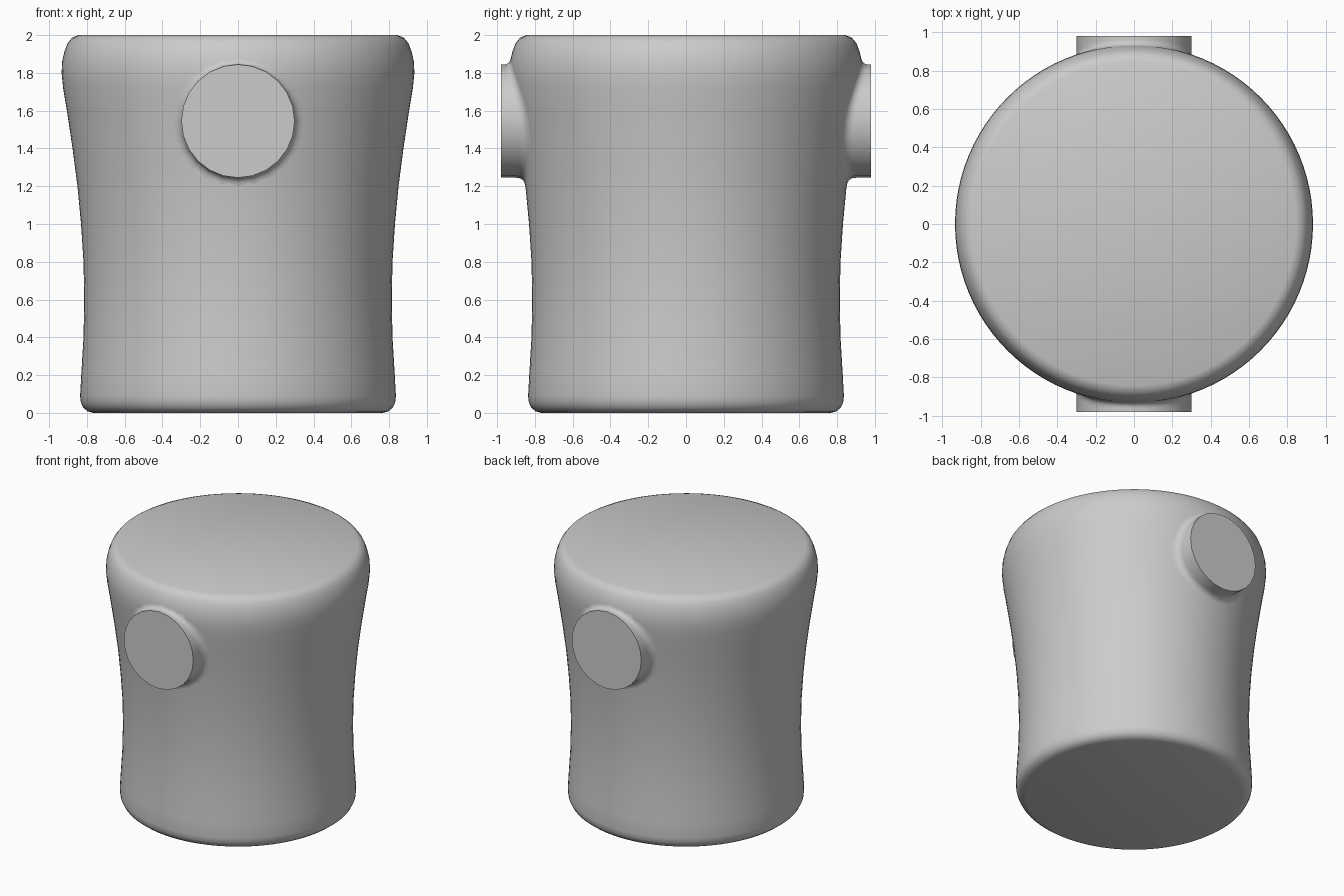
import bpy, bmesh, math
from mathutils import Vector

cube = bpy.data.objects.get("Cube")
if cube:
    bpy.data.objects.remove(cube, do_unlink=True)

grey = bpy.data.materials.new("plain grey")
grey.use_nodes = True
grey.diffuse_color = (0.6, 0.6, 0.6, 1)
grey.node_tree.nodes["Principled BSDF"].inputs["Base Color"].default_value = (0.6, 0.6, 0.6, 1)

# Body outline: (radius, height) from bottom to top
PROFILE = [(0.765, 0), (0.795, 0.008), (0.818, 0.026), (0.832, 0.055), (0.836, 0.09),
           (0.83, 0.2), (0.818, 0.4), (0.814, 0.6), (0.818, 0.8), (0.831, 1.0),
           (0.85, 1.2), (0.876, 1.4), (0.906, 1.6), (0.926, 1.72), (0.934, 1.8),
           (0.931, 1.86), (0.92, 1.91), (0.903, 1.955), (0.88, 1.985), (0.845, 2.0)]


def body_radius(z):
    for (r0, z0), (r1, z1) in zip(PROFILE, PROFILE[1:]):
        if z <= z1:
            return r0 + (r1 - r0) * (z - z0) / (z1 - z0)
    return PROFILE[-1][0]


def surface_point(x, z):
    return Vector((x, -math.sqrt(body_radius(z) ** 2 - x * x), z))


def build(name, rings, cap_start, cap_end):
    """Skin a list of closed rings of points, with flat caps."""
    bm = bmesh.new()
    loops = [[bm.verts.new(p) for p in ring] for ring in rings]
    n = len(loops[0])
    for a, b in zip(loops, loops[1:]):
        for i in range(n):
            j = (i + 1) % n
            bm.faces.new((a[i], a[j], b[j], b[i]))
    if cap_start:
        bm.faces.new(loops[0][::-1])
    if cap_end:
        bm.faces.new(loops[-1])
    mesh = bpy.data.meshes.new(name)
    bm.to_mesh(mesh)
    bm.free()
    mesh.materials.append(grey)
    obj = bpy.data.objects.new(name, mesh)
    bpy.context.collection.objects.link(obj)
    bpy.ops.object.select_all(action="DESELECT")
    obj.select_set(True)
    bpy.context.view_layer.objects.active = obj
    bpy.ops.object.shade_smooth_by_angle(angle=math.radians(35))
    return obj


def circle(count):
    return [(math.cos(a), math.sin(a)) for a in (math.tau * i / count for i in range(count))]


# Waisted round body
build("body", [[(r * c, r * s, z) for c, s in circle(96)] for r, z in PROFILE], True, True)

# Round boss with a filleted root that follows the body surface
BOSS_R, BOSS_Z, BOSS_END, FILLET, STEPS = 0.3, 1.545, 0.98, 0.045, 6


def boss_rings():
    rings = []
    for k in range(STEPS + 1):
        t = k / STEPS
        ring = []
        for c, s in circle(24):
            outer = BOSS_R + FILLET
            start = surface_point(outer * c, BOSS_Z + outer * s)
            corner = surface_point(BOSS_R * c, BOSS_Z + BOSS_R * s)
            end = corner - Vector((0, min(FILLET, (BOSS_END + corner.y) * 0.6), 0))
            ring.append(start * (1 - t) ** 2 + corner * 2 * t * (1 - t) + end * t * t)
        rings.append(ring)
    rings.append([(BOSS_R * c, -BOSS_END, BOSS_Z + BOSS_R * s) for c, s in circle(24)])
    return rings


for name, turn in (("front_boss", 0), ("back_boss", math.pi)):
    build(name, boss_rings(), False, True).rotation_euler.z = turn
